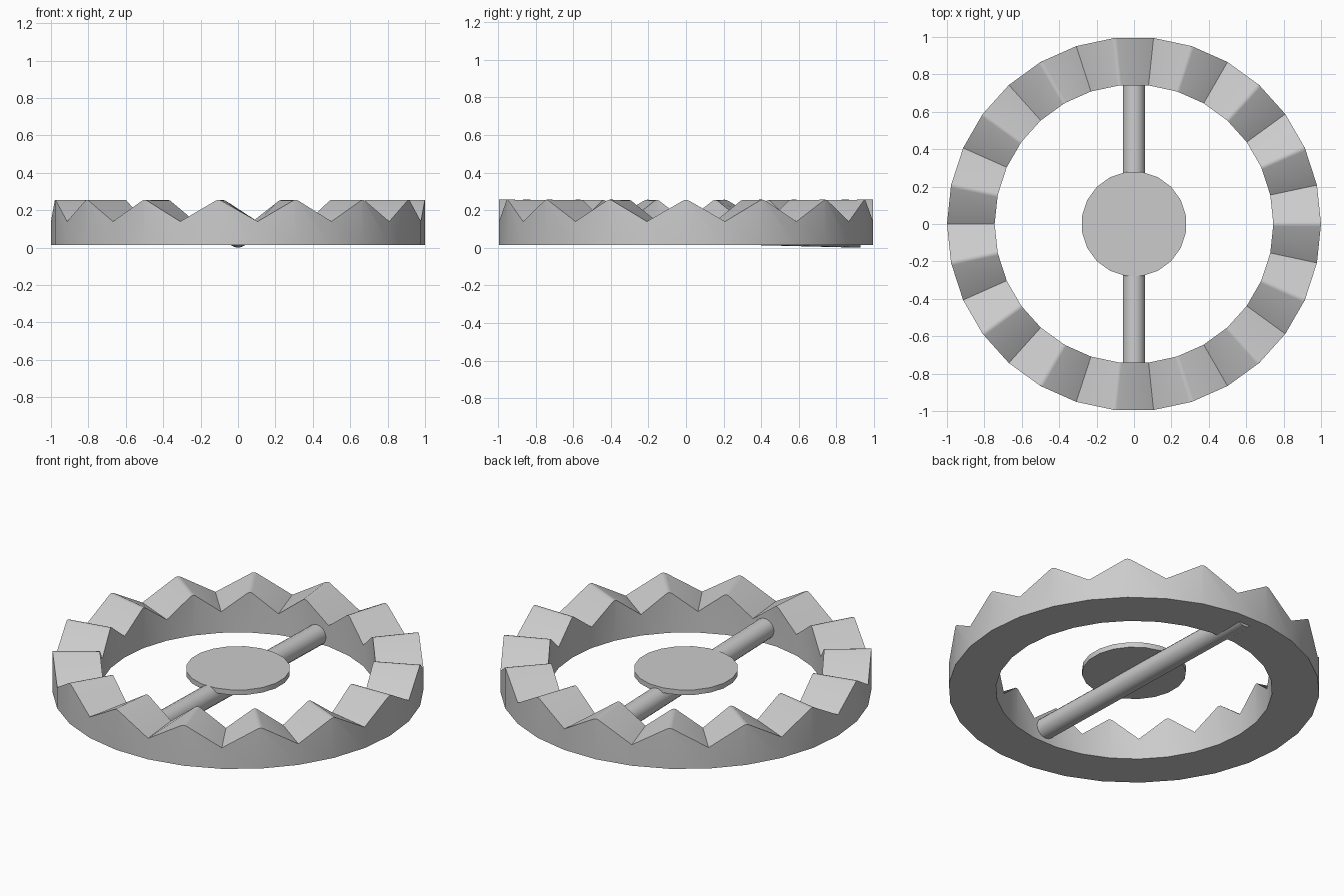
import bpy, bmesh, math

if "Cube" in bpy.data.objects:
    bpy.data.objects.remove(bpy.data.objects["Cube"])

def finish(bm, name, angle=35):
    bmesh.ops.recalc_face_normals(bm, faces=bm.faces)
    me = bpy.data.meshes.new(name)
    bm.to_mesh(me)
    bm.free()
    ob = bpy.data.objects.new(name, me)
    bpy.context.collection.objects.link(ob)
    bpy.ops.object.select_all(action='DESELECT')
    ob.select_set(True)
    bpy.context.view_layer.objects.active = ob
    bpy.ops.object.shade_smooth_by_angle(angle=math.radians(angle))
    return ob

# Toothed ring: 30 sides, every second station is a tooth peak
TEETH, R_OUT, R_IN = 15, 1.0, 0.745
Z_BASE, Z_VALLEY, Z_PEAK = 0.015, 0.14, 0.26
N = TEETH * 2
bm = bmesh.new()
stations = []
for i in range(N):
    a = 2 * math.pi * i / N
    c, s = math.cos(a), math.sin(a)
    top = Z_VALLEY if i % 2 else Z_PEAK
    stations.append([bm.verts.new((r * c, r * s, z)) for r, z in
                     ((R_IN, Z_BASE), (R_OUT, Z_BASE), (R_OUT, top), (R_IN, top))])
for i in range(N):
    p, q = stations[i], stations[(i + 1) % N]
    for k in range(4):
        m = (k + 1) % 4
        bm.faces.new((p[k], p[m], q[m], q[k]))
# slightly blunted peaks
peaks = [bm.edges.get((stations[i][2], stations[i][3])) for i in range(0, N, 2)]
bmesh.ops.bevel(bm, geom=peaks, offset=0.015, segments=2, profile=0.5, affect='EDGES')
finish(bm, "toothed_ring")

# Cross bar, slightly tilted so the back end pokes through the ring base
bm = bmesh.new()
bmesh.ops.create_cone(bm, cap_ends=True, segments=20, radius1=0.06, radius2=0.06, depth=1.86)
bar = finish(bm, "cross_bar")
bar.rotation_euler = (math.radians(90) - math.atan(0.025), 0, 0)
bar.location = (0, 0, 0.0835)

# Central trigger plate
bm = bmesh.new()
bmesh.ops.create_cone(bm, cap_ends=True, segments=20, radius1=0.281, radius2=0.281, depth=0.03)
plate = finish(bm, "trigger_plate")
plate.rotation_euler = (0, 0, math.radians(9))
plate.location = (0, 0, 0.135)
